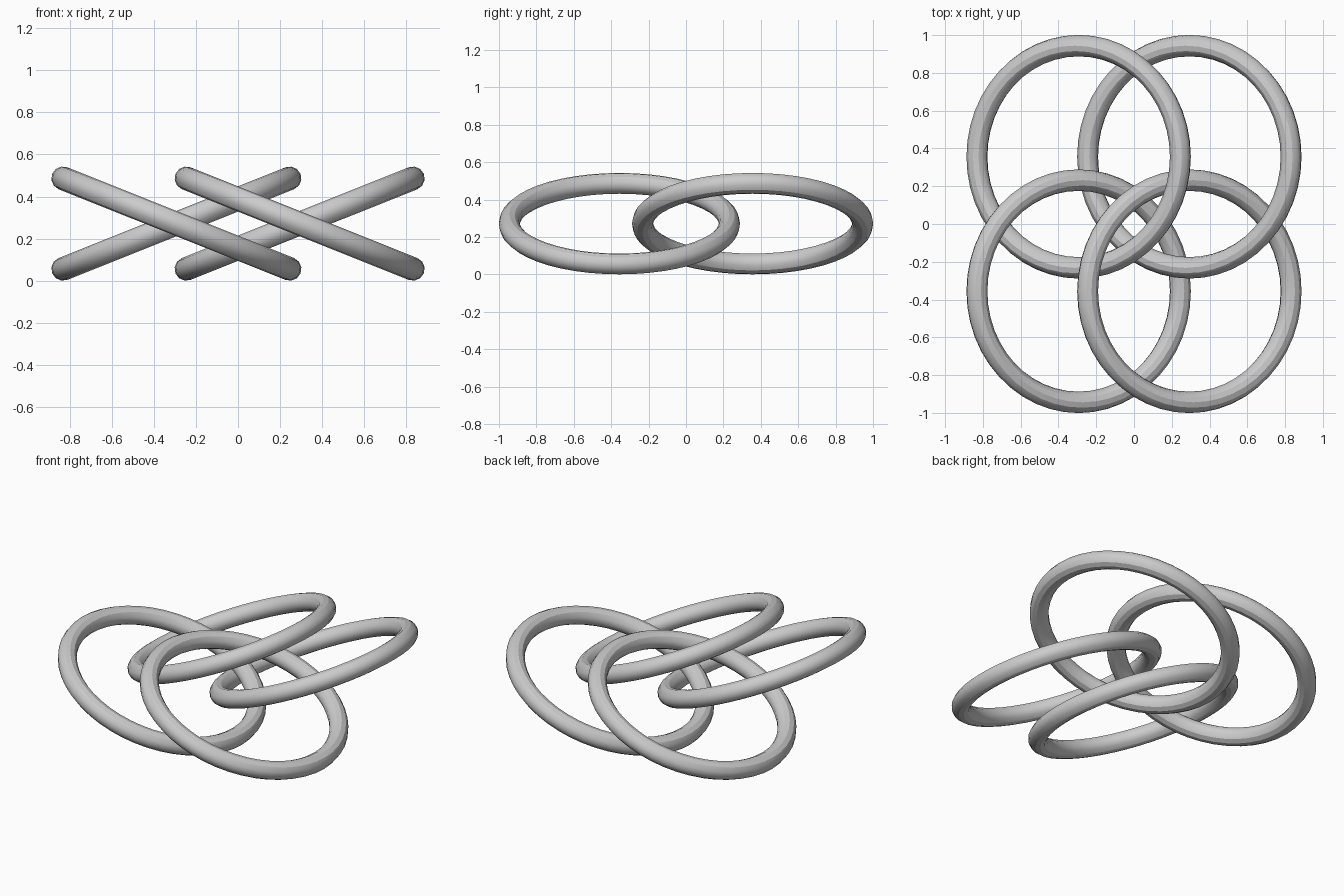
import bpy
import math

if "Cube" in bpy.data.objects:
    bpy.data.objects.remove(bpy.data.objects["Cube"])

TILT = math.radians(21.8)   # lean of each ring about the y axis
MAJOR, TUBE = 0.58, 0.056   # ring radius and tube radius


def ring(name, x, y, tilt):
    bpy.ops.mesh.primitive_torus_add(
        major_radius=MAJOR, minor_radius=TUBE, major_segments=48, minor_segments=12,
        location=(x, y, MAJOR * math.sin(TILT) + TUBE), rotation=(0, tilt, 0))
    obj = bpy.context.object
    obj.name = name
    obj.scale.y = 1.014     # rings are very slightly long front to back
    bpy.ops.object.shade_smooth_by_angle()


# Four interlinked rings: front pair slopes down to the right, back pair up
for side, x in (("left", -0.293), ("right", 0.293)):
    ring("front_ring_" + side, x, -0.356, TILT)
    ring("back_ring_" + side, x, 0.356, -TILT)
